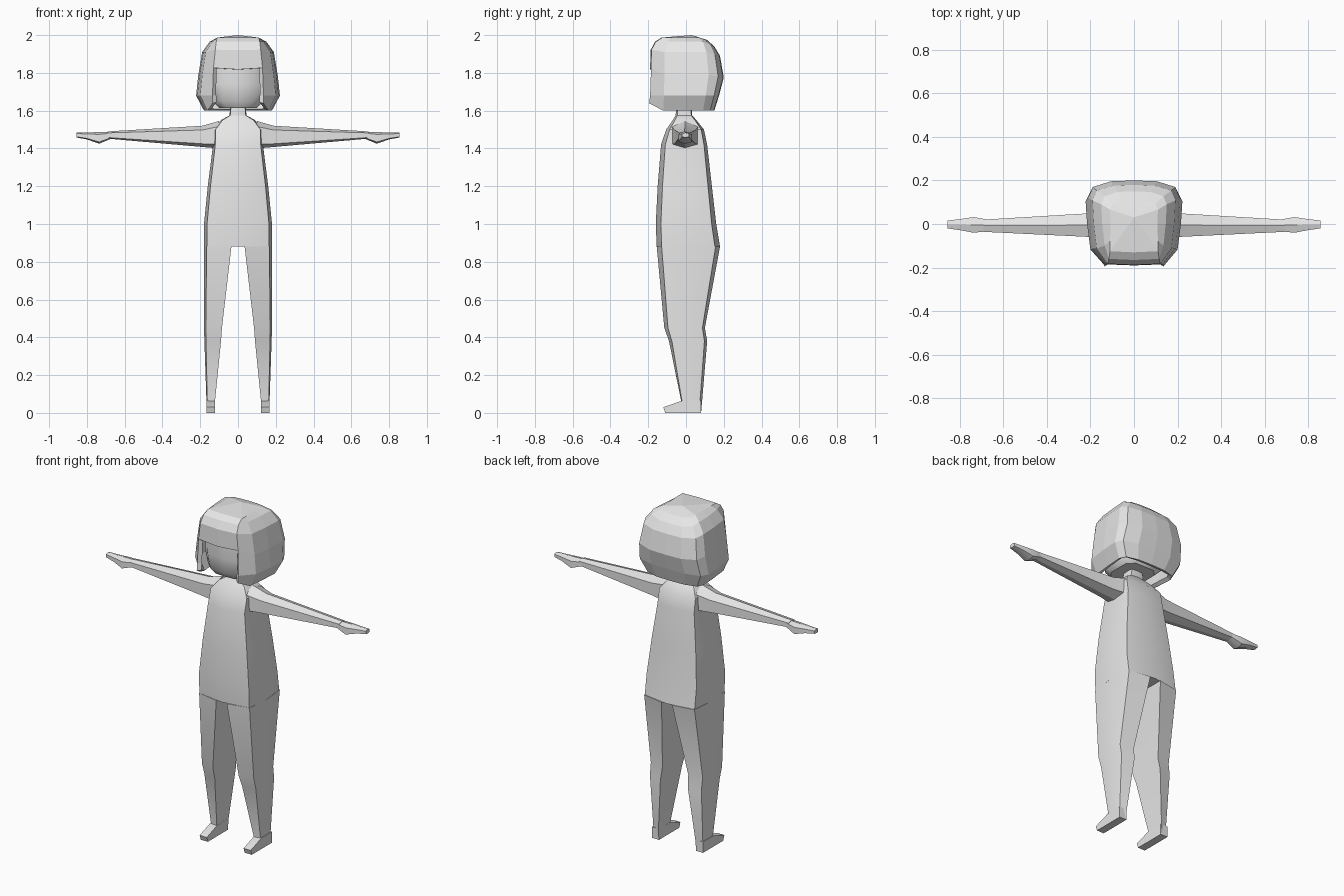
import bpy, bmesh, math

if "Cube" in bpy.data.objects:
    bpy.data.objects.remove(bpy.data.objects["Cube"])

grey = bpy.data.materials.new("light grey")
grey.diffuse_color = (0.8, 0.8, 0.8, 1)
grey.use_nodes = True
grey.node_tree.nodes["Principled BSDF"].inputs["Base Color"].default_value = grey.diffuse_color


def loft(name, rings, caps=(True, True), skip=None, tip=None, mirror=False, angle=30):
    """Skin a list of closed rings; optionally leave faces out, add a tip, or mirror in x."""
    bm = bmesh.new()
    vs = [[bm.verts.new(p) for p in r] for r in rings]
    n = len(vs[0])
    for i in range(len(vs) - 1):
        for j in range(n):
            if skip and skip(i, j, n):
                continue
            k = (j + 1) % n
            bm.faces.new((vs[i][j], vs[i][k], vs[i + 1][k], vs[i + 1][j]))
    if caps[0]:
        bm.faces.new(vs[0][::-1])
    if caps[1]:
        bm.faces.new(vs[-1])
    if tip:
        t = bm.verts.new(tip)
        for j in range(n):
            bm.faces.new((vs[-1][j], vs[-1][(j + 1) % n], t))
    bmesh.ops.recalc_face_normals(bm, faces=bm.faces)
    me = bpy.data.meshes.new(name)
    bm.to_mesh(me)
    bm.free()
    me.materials.append(grey)
    ob = bpy.data.objects.new(name, me)
    bpy.context.collection.objects.link(ob)
    if mirror:
        ob.modifiers.new("mirror", 'MIRROR').use_mirror_merge = False
    if angle:
        bpy.ops.object.select_all(action='DESELECT')
        ob.select_set(True)
        bpy.context.view_layer.objects.active = ob
        bpy.ops.object.shade_smooth_by_angle(angle=math.radians(angle))
    return ob


def whole(half):
    """Complete a half ring, whose first and last points lie on x = 0."""
    return half + [(-x, y, z) for x, y, z in half[-2:0:-1]]


# torso and neck: (z, half width, front, back)
def torso_ring(z, hx, yf, yb):
    return whole([(0, yf, z), (hx * .91, yf * .83, z), (hx, 0, z),
                  (hx * .91, yb * .85, z), (0, yb, z)])


loft("torso", [torso_ring(*r) for r in (
    (.88, .18, -.155, .18), (1.0, .18, -.16, .16), (1.2, .16, -.15, .137),
    (1.42, .132, -.132, .112), (1.5, .13, -.105, .095),
    (1.55, .09, -.07, .055), (1.575, .045, -.055, .033), (1.65, .038, -.05, .03))])


# legs: (z, inner x, outer x, front, back)
def leg_ring(z, xi, xo, yf, yb):
    xc = xo - .1 * (xo - xi)
    return [(xi, yf, z), (xc, yf * .83, z), (xo, 0.01, z),
            (xc, yb * .87, z), (xi, yb, z)]


loft("leg", [leg_ring(*r) for r in (
    (.88, .035, .18, -.155, .18), (.45, .085, .18, -.115, .10),
    (.38, .09, .178, -.09, .112), (.06, .122, .167, -.025, .085),
    (0, .122, .167, -.03, .08))], mirror=True)

# feet: side profile extruded across the width
foot = [(-.02, .065), (-.12, .03), (-.11, 0), (.08, 0), (.08, .065)]
loft("foot", [[(x, y, z) for y, z in foot] for x in (.121, .168)], mirror=True)


# arms and hands: (x, front, back, bottom, top)
def arm_ring(x, y0, y1, z0, z1):
    section = ((0, .15), (0, .8), (.5, 1), (1, .8), (1, .15), (.5, 0))
    return [(x, y0 + (y1 - y0) * a, z0 + (z1 - z0) * b) for a, b in section]


loft("arm", [arm_ring(*r) for r in (
    (.10, -.075, .065, 1.40, 1.545), (.19, -.06, .05, 1.408, 1.52),
    (.69, -.036, .02, 1.452, 1.49))], mirror=True)
loft("hand", [arm_ring(*r) for r in (
    (.67, -.033, .02, 1.452, 1.488), (.735, -.04, .032, 1.425, 1.487),
    (.80, -.028, .022, 1.448, 1.484), (.855, -.02, .016, 1.458, 1.484))], mirror=True)


# head: (z, half width, front, back)
def head_ring(z, hx, yf, yb):
    return whole([(0, yf, z), (hx * .6, yf * .96, z), (hx, yf * .6, z),
                  (hx, yb * .6, z), (hx * .6, yb, z), (0, yb, z)])


loft("head", [head_ring(*r) for r in (
    (1.615, .10, -.125, .09), (1.65, .135, -.15, .12),
    (1.74, .15, -.163, .14), (1.86, .15, -.16, .14))], angle=40)


# bobbed hair: (z, half width, front, back, fringe half width, front lift, back drop)
def hair_ring(z, hx, yf, yb, cw, lift, drop):
    return whole([(0, yf, z + lift), (cw, yf + .005, z + lift * 1.3),
                  (max(hx * .9, cw), yf * .6, z), (hx * .97, 0, z), (hx, yb * .6, z),
                  (hx * .9, yb * .85, z - drop * .6), (hx * .5, yb * .98, z - drop),
                  (0, yb, z - drop)])


hair = loft("hair", [hair_ring(*r) for r in (
    (1.60, .18, -.2, .15, .135, .03, 0), (1.68, .222, -.195, .175, .135, 0, 0),
    (1.79, .21, -.19, .2, .13, .028, .015), (1.91, .19, -.188, .18, .12, .01, .02),
    (1.965, .15, -.165, .15, .115, 0, .025), (1.987, .11, -.13, .11, .11, 0, .012))],
    caps=(False, False), tip=(0, .03, 2.0), angle=0,
    skip=lambda i, j, n: i < 2 and j in (0, n - 1))   # open at the face
shell = hair.modifiers.new("thickness", 'SOLIDIFY')
shell.thickness = .025
shell.offset = -1
